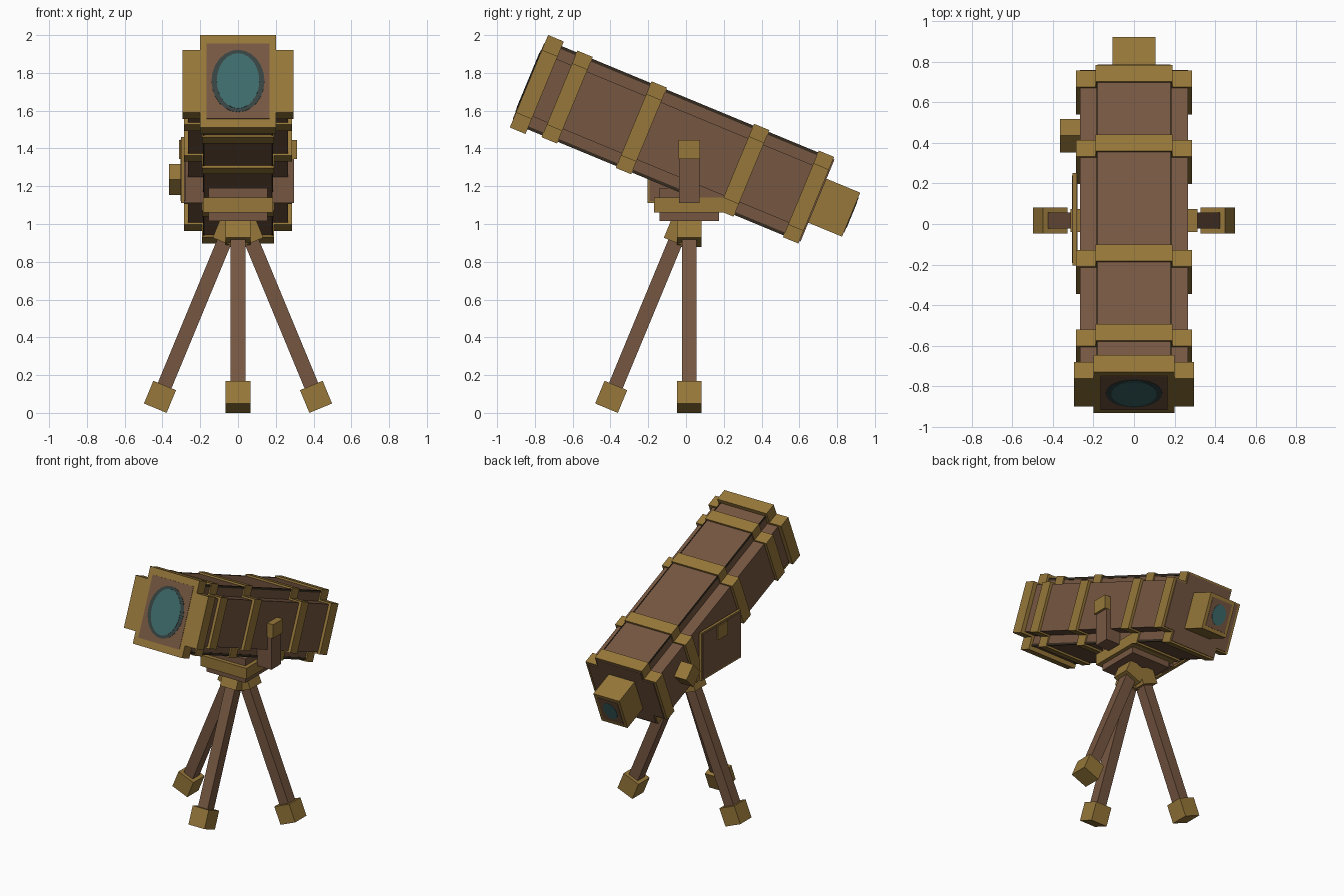
import bpy, bmesh, math
from mathutils import Matrix, Vector

if "Cube" in bpy.data.objects:
    bpy.data.objects.remove(bpy.data.objects["Cube"], do_unlink=True)


def material(name, r, g, b):
    m = bpy.data.materials.new(name)
    m.use_nodes = True
    m.diffuse_color = (r, g, b, 1)
    m.node_tree.nodes["Principled BSDF"].inputs["Base Color"].default_value = (r, g, b, 1)
    return m


WOOD = material("brown_wood", 0.180, 0.094, 0.053)
BRASS = material("aged_brass", 0.305, 0.184, 0.042)
GLASS = material("teal_glass", 0.048, 0.145, 0.145)
RIM = material("dark_slate", 0.036, 0.055, 0.054)
DARK = material("dark_wood", 0.035, 0.024, 0.014)

TILT = Matrix.Rotation(math.radians(-22.5), 4, 'X')   # tube frame: y along the axis, z across it
AXIS = 1.304                                          # tube axis height in the tilted frame
CY = 0.017                                            # mount centre in y


def finish(name, bm, mat, frame):
    bmesh.ops.recalc_face_normals(bm, faces=bm.faces)
    me = bpy.data.meshes.new(name)
    bm.to_mesh(me)
    bm.free()
    me.materials.append(mat)
    ob = bpy.data.objects.new(name, me)
    ob.matrix_world = frame
    bpy.context.collection.objects.link(ob)
    return ob


def box(name, x, y, z, mat, frame=Matrix()):
    """Box from (min, max) pairs."""
    bm = bmesh.new()
    bmesh.ops.create_cube(bm, size=1)
    for v in bm.verts:
        v.co = Vector([(r[0] + r[1]) / 2 + c * (r[1] - r[0]) for r, c in zip((x, y, z), v.co)])
    return finish(name, bm, mat, frame)


def prism(name, outline, y0, y1, mat):
    """Extrude an (x, z) outline around the tube axis from y0 to y1."""
    bm = bmesh.new()
    face = bm.faces.new([bm.verts.new((x, y0, AXIS + z)) for x, z in outline])
    ext = bmesh.ops.extrude_face_region(bm, geom=[face])
    for v in ext["geom"]:
        if isinstance(v, bmesh.types.BMVert):
            v.co.y = y1
    return finish(name, bm, mat, TILT)


def cross(a, h, w, b):
    """Plus-shaped outline: tall box a by h joined with wide box w by b (half sizes)."""
    quarter = [(w, b), (a, b), (a, h)]
    out = list(quarter)
    out += [(-x, z) for x, z in reversed(quarter)]
    out += [(-x, -z) for x, z in quarter]
    out += [(x, -z) for x, z in reversed(quarter)]
    return out


def rect(a, h):
    return [(a, h), (-a, h), (-a, -h), (a, -h)]


def ellipse(a, h, n=24):
    return [(a * math.cos(2 * math.pi * i / n), h * math.sin(2 * math.pi * i / n)) for i in range(n)]


# Tube with its brass bands
prism("tube", cross(0.18, 0.235, 0.265, 0.165), -1.40, 0.213, WOOD)
prism("front_band", cross(0.2, 0.265, 0.295, 0.18), -1.44, -1.35, BRASS)
for i, y in enumerate((-1.265, -0.84, -0.253, 0.118)):
    prism(f"band_{i + 1}", cross(0.19, 0.248, 0.285, 0.176), y, y + 0.088, BRASS)

# Dark trim along the tube edges
for sx in (-1, 1):
    for sz in (-1, 1):
        xs = sorted((sx * 0.178, sx * 0.184))
        zs = sorted((AXIS + sz * 0.222, AXIS + sz * 0.238))
        box("edge_trim", xs, (-1.36, 0.2), zs, DARK, TILT)

# Front panel and lens
prism("front_panel", rect(0.166, 0.216), -1.443, -1.43, WOOD)
prism("front_lens_rim", ellipse(0.14, 0.178), -1.445, -1.43, RIM)
prism("front_lens", ellipse(0.113, 0.158), -1.447, -1.43, GLASS)

# Eyepiece
prism("eyepiece", rect(0.105, 0.126), 0.2, 0.406, BRASS)
prism("eyepiece_panel", rect(0.082, 0.1), 0.4, 0.409, WOOD)
prism("eyepiece_lens", ellipse(0.055, 0.072), 0.4, 0.411, GLASS)

# Focus knob, turned on its corner
knob_frame = Matrix.Translation((0, 0.435, 1.236)) @ Matrix.Rotation(math.radians(45), 4, 'X')
box("focus_knob", (-0.365, -0.25), (-0.058, 0.058), (-0.058, 0.058), BRASS, knob_frame)

# Side plate with a brass rim
box("side_plate_rim", (-0.302, -0.282), (-0.205, 0.252), (1.11, 1.46), BRASS)
box("side_plate", (-0.305, -0.279), (-0.193, 0.24), (1.122, 1.448), WOOD)

# Cradle base
for name, r, z, mat in (("base_lower", 0.157, (1.015, 1.06), WOOD),
                        ("base_plate", 0.186, (1.06, 1.14), BRASS),
                        ("base_upper", 0.157, (1.14, 1.19), WOOD)):
    box(name, (-r, r), (CY - r, CY + r), z, mat)

# Side arms and their caps
for s, side in ((1, "left"), (-1, "right")):
    arm = sorted((s * 0.18, s * 0.297))
    cap = sorted((s * 0.26, s * 0.313))
    box(side + "_arm", arm, (CY - 0.055, CY + 0.055), (1.11, 1.40), WOOD)
    box(side + "_arm_cap", cap, (CY - 0.057, CY + 0.057), (1.345, 1.445), BRASS)

# Tripod legs: local z runs up the leg from the middle of the foot
for name, turn in (("left", 0), ("right", 180), ("front", -90)):
    frame = (Matrix.Translation((0, CY, 0)) @ Matrix.Rotation(math.radians(turn), 4, 'Z')
             @ Matrix.Translation((0.413, 0, 0.085)) @ Matrix.Rotation(math.radians(-22.5), 4, 'Y'))
    for part, r, z, mat in (("leg", 0.039, (0, 0.95), WOOD),
                            ("foot", 0.065, (-0.065, 0.065), BRASS),
                            ("leg_socket", 0.065, (0.885, 1.0), BRASS)):
        box(f"{name}_{part}", (-r, r), (-r, r), z, mat, frame)
